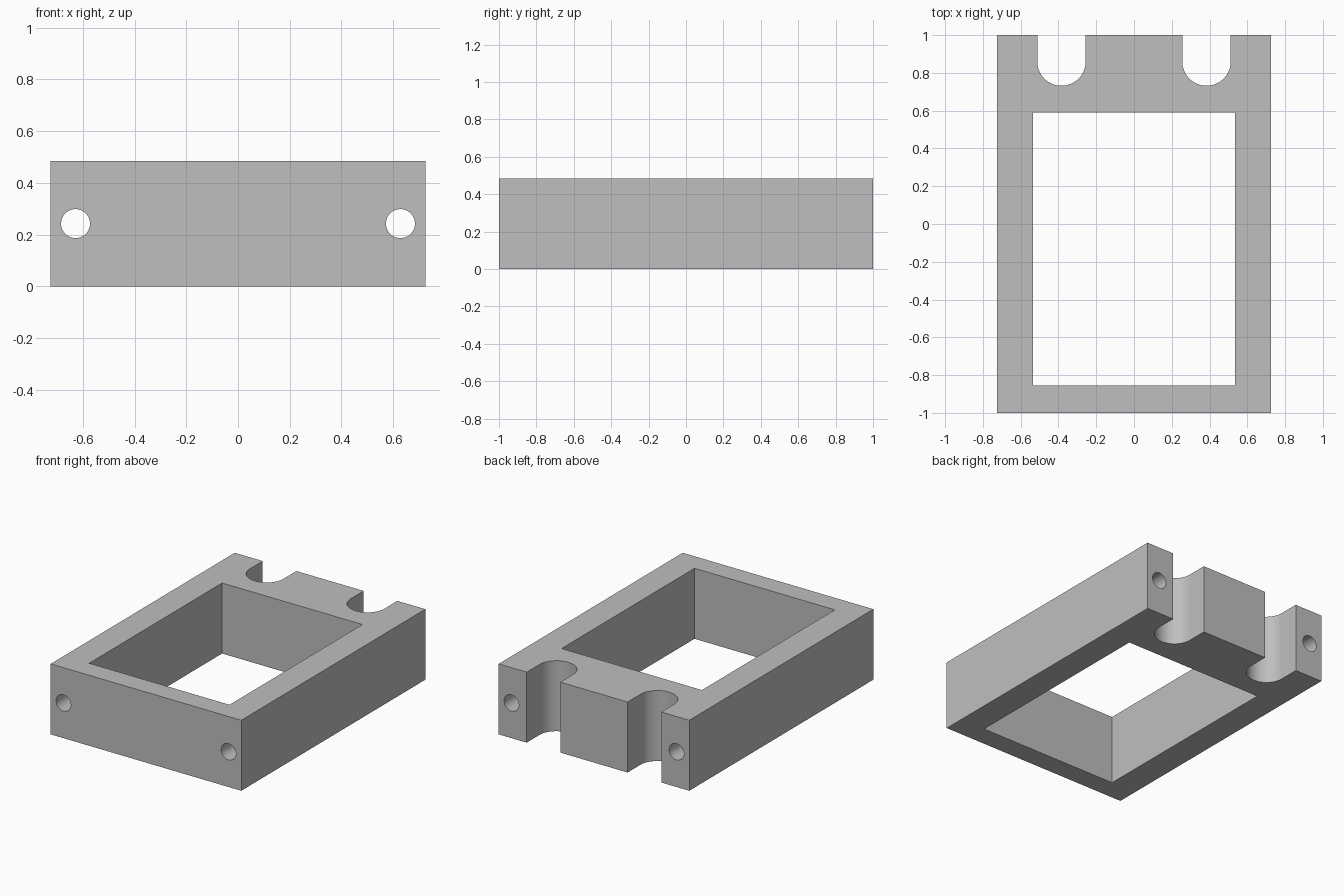
import bpy, bmesh, math

if "Cube" in bpy.data.objects:
    bpy.data.objects.remove(bpy.data.objects["Cube"], do_unlink=True)

HALF_W, HALF_L, HEIGHT = 0.725, 1.0, 0.485
NOTCH_X, NOTCH_Y, NOTCH_R = 0.384, 0.86, 0.128
BORE_X, BORE_R = 0.628, 0.056

# Plain grey finish
grey = bpy.data.materials.new("plain_grey")
grey.use_nodes = True
colour = (0.52, 0.52, 0.52, 1)
grey.diffuse_color = colour
grey.node_tree.nodes["Principled BSDF"].inputs["Base Color"].default_value = colour


def prism(name, outline, z0, z1):
    """Extrude a counter-clockwise outline from z0 to z1."""
    bm = bmesh.new()
    face = bm.faces.new([bm.verts.new((x, y, z0)) for x, y in outline])
    grown = bmesh.ops.extrude_face_region(bm, geom=[face])["geom"]
    top = [v for v in grown if isinstance(v, bmesh.types.BMVert)]
    bmesh.ops.translate(bm, verts=top, vec=(0, 0, z1 - z0))
    bmesh.ops.recalc_face_normals(bm, faces=bm.faces)
    mesh = bpy.data.meshes.new(name)
    bm.to_mesh(mesh)
    bm.free()
    mesh.materials.append(grey)
    obj = bpy.data.objects.new(name, mesh)
    bpy.context.collection.objects.link(obj)
    return obj


def rectangle(x0, x1, y0, y1):
    return [(x0, y0), (x1, y0), (x1, y1), (x0, y1)]


def arc(cx, cy, r, start, sweep, steps):
    angles = [start + sweep * i / steps for i in range(steps + 1)]
    return [(cx + r * math.cos(a), cy + r * math.sin(a)) for a in angles]


# Block outline with two round-ended notches in the back edge
outline = [(-HALF_W, -HALF_L), (HALF_W, -HALF_L), (HALF_W, HALF_L)]
for cx in (NOTCH_X, -NOTCH_X):
    outline.append((cx + NOTCH_R, HALF_L))
    outline += arc(cx, NOTCH_Y, NOTCH_R, 0, -math.pi, 32)
    outline.append((cx - NOTCH_R, HALF_L))
outline.append((-HALF_W, HALF_L))
frame = prism("frame_block", outline, 0, HEIGHT)

# Rectangular window and the two lengthwise bores
cutters = [prism("window_cutter", rectangle(-0.534, 0.534, -0.855, 0.59), -0.1, HEIGHT + 0.1)]
for side, x in (("left", BORE_X), ("right", -BORE_X)):
    circle = arc(0, 0, BORE_R, 0, math.tau, 48)[:-1]
    bore = prism(side + "_bore_cutter", circle, -1.2, 1.2)
    bore.rotation_euler.x = math.pi / 2
    bore.location = (x, 0, HEIGHT / 2)
    cutters.append(bore)

bpy.ops.object.select_all(action="DESELECT")
bpy.context.view_layer.objects.active = frame
frame.select_set(True)
for cutter in cutters:
    cut = frame.modifiers.new(cutter.name, "BOOLEAN")
    cut.operation = "DIFFERENCE"
    cut.solver = "EXACT"
    cut.object = cutter
    cutter.hide_render = True
    bpy.ops.object.modifier_apply(modifier=cut.name)

# The cutters are no longer needed
for cutter in cutters:
    bpy.data.objects.remove(cutter, do_unlink=True)

bpy.ops.object.shade_smooth_by_angle(angle=math.radians(30))
